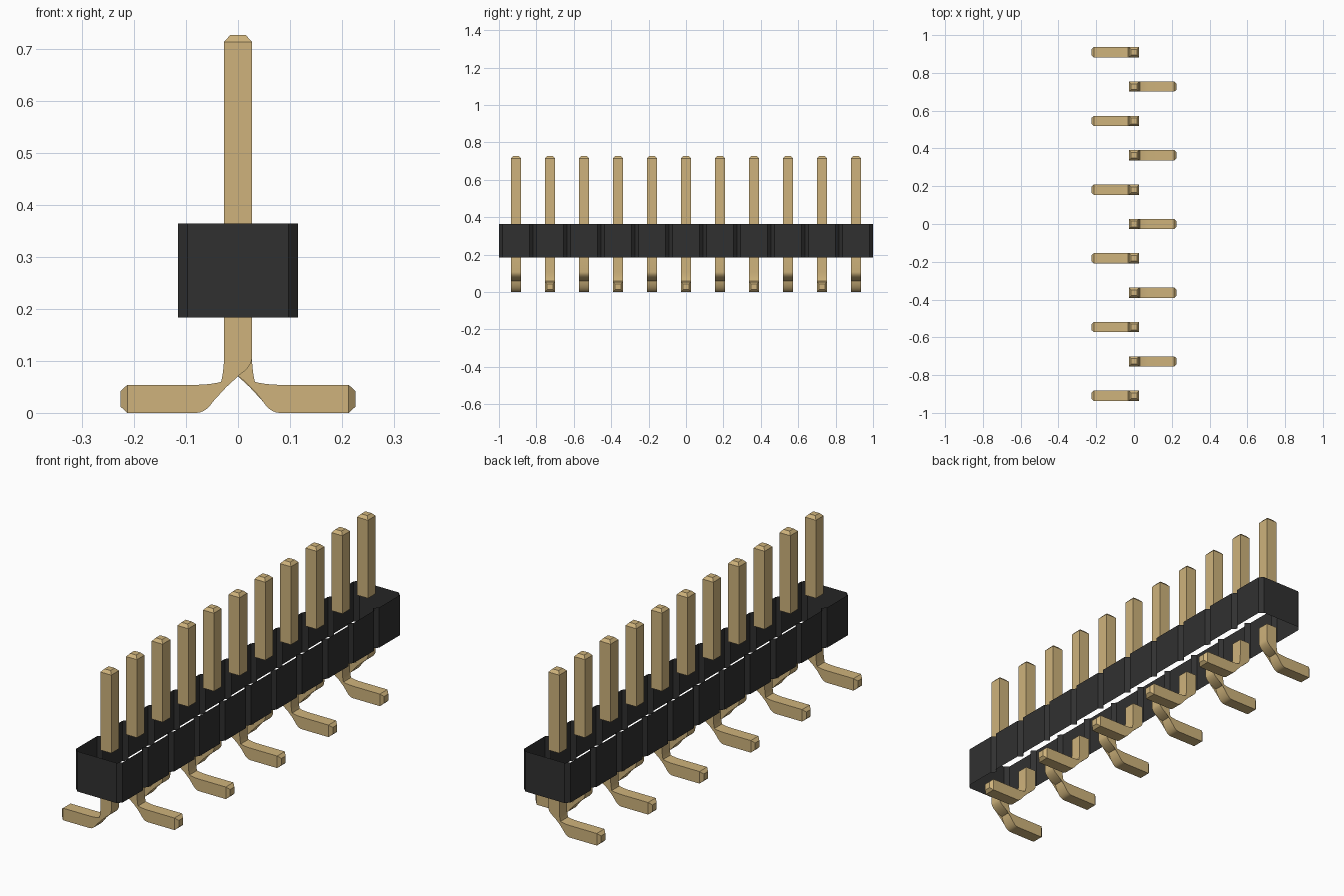
import bpy
import bmesh
from math import sin, cos, pi

COUNT = 11
PITCH = 2 / COUNT
BODY_HALF, BODY_LOW, BODY_HIGH = 0.115, 0.184, 0.364
CHAMFER = 0.018
PIN_HALF, TIP_HALF, TIP_LENGTH = 0.027, 0.015, 0.013
PIN_TOP, FOOT_REACH = 0.727, 0.226
BEND_RADIUS, BEND_STEPS = 0.08, 12

default = bpy.data.objects.get("Cube")
if default:
    bpy.data.objects.remove(default, do_unlink=True)


def make_material(name, color):
    mat = bpy.data.materials.new(name)
    mat.use_nodes = True
    mat.diffuse_color = color
    mat.node_tree.nodes["Principled BSDF"].inputs["Base Color"].default_value = color
    return mat


gold = make_material("gold metal", (0.62, 0.45, 0.2, 1))
black = make_material("black plastic", (0.03, 0.03, 0.03, 1))


def finish(bm, name, mat, smooth=False):
    bmesh.ops.recalc_face_normals(bm, faces=bm.faces)
    mesh = bpy.data.meshes.new(name)
    bm.to_mesh(mesh)
    bm.free()
    mesh.materials.append(mat)
    obj = bpy.data.objects.new(name, mesh)
    bpy.context.collection.objects.link(obj)
    if smooth:
        bpy.ops.object.select_all(action="DESELECT")
        obj.select_set(True)
        bpy.context.view_layer.objects.active = obj
        bpy.ops.object.shade_smooth_by_angle(angle=pi / 6)
    return obj


def square_sweep(name, sections, y):
    """Sweep a square along (x, z, angle, half size) sections, capping the last."""
    bm = bmesh.new()
    previous = None
    for x, z, angle, half in sections:
        nx, nz = cos(angle) * half, sin(angle) * half
        ring = [bm.verts.new((x + s * nx, y + t * half, z + s * nz))
                for s, t in ((-1, -1), (1, -1), (1, 1), (-1, 1))]
        if previous:
            for k in range(4):
                j = (k + 1) % 4
                bm.faces.new((previous[k], previous[j], ring[j], ring[k]))
        previous = ring
    bm.faces.new(previous)
    return finish(bm, name, gold, smooth=True)


# Housing: open sleeve of joined chamfered cells
side = []
for i in range(COUNT):
    start = -1 + i * PITCH
    if i == 0:
        side.append((BODY_HALF - CHAMFER, start))
    side += [(BODY_HALF, start + CHAMFER),
             (BODY_HALF, start + PITCH - CHAMFER),
             (BODY_HALF - CHAMFER, start + PITCH)]
outline = side + [(-x, y) for x, y in reversed(side)]
bm = bmesh.new()
low = [bm.verts.new((x, y, BODY_LOW)) for x, y in outline]
high = [bm.verts.new((x, y, BODY_HIGH)) for x, y in outline]
for k in range(len(outline)):
    j = (k + 1) % len(outline)
    bm.faces.new((low[k], low[j], high[j], high[k]))
finish(bm, "housing", black)

# Pins: straight contact above, bent foot below, alternating sides
for i in range(COUNT):
    y = (i - COUNT // 2) * PITCH
    d = -1 if i % 2 == 0 else 1
    square_sweep(f"upper_pin_{i + 1}", [
        (0, BODY_HIGH, 0, PIN_HALF),
        (0, PIN_TOP - TIP_LENGTH, 0, PIN_HALF),
        (0, PIN_TOP, 0, TIP_HALF)], y)

    foot = [(0, BODY_LOW, 0, PIN_HALF)]
    for step in range(BEND_STEPS + 1):
        a = step / BEND_STEPS * pi / 2
        foot.append((d * BEND_RADIUS * (1 - cos(a)),
                     PIN_HALF + BEND_RADIUS * (1 - sin(a)), -d * a, PIN_HALF))
    foot.append((d * (FOOT_REACH - TIP_LENGTH), PIN_HALF, -d * pi / 2, PIN_HALF))
    foot.append((d * FOOT_REACH, PIN_HALF, -d * pi / 2, TIP_HALF))
    square_sweep(f"lower_pin_{i + 1}", foot, y)
